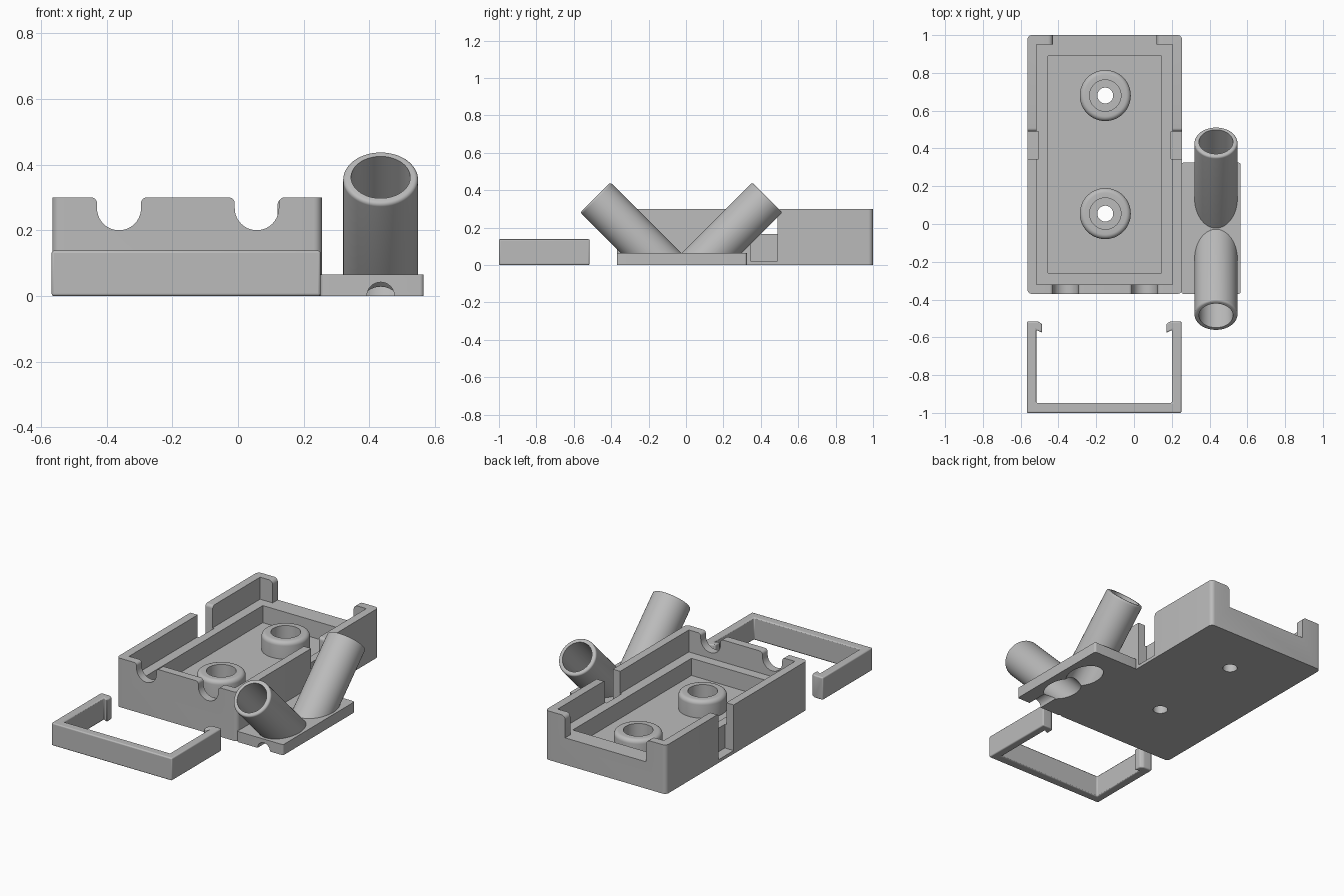
import bpy, bmesh, math
from mathutils import Matrix, Vector

cube = bpy.data.objects.get("Cube")
if cube:
    bpy.data.objects.remove(cube, do_unlink=True)

grey = bpy.data.materials.new("light grey plastic")
grey.use_nodes = True
grey.diffuse_color = (0.5, 0.5, 0.5, 1)
grey.node_tree.nodes["Principled BSDF"].inputs["Base Color"].default_value = (0.5, 0.5, 0.5, 1)


def finish_mesh(name, bm, matrix=None):
    if matrix:
        bm.transform(matrix)
    bmesh.ops.recalc_face_normals(bm, faces=bm.faces)
    mesh = bpy.data.meshes.new(name)
    bm.to_mesh(mesh)
    bm.free()
    mesh.materials.append(grey)
    ob = bpy.data.objects.new(name, mesh)
    bpy.context.collection.objects.link(ob)
    return ob


def prism(name, points, low, high, axis="z"):
    """Extrude an outline: (x, y) along z, (x, z) along y or (y, z) along x."""
    place = {"z": lambda a, b: (a, b, low),
             "y": lambda a, b: (a, low, b),
             "x": lambda a, b: (low, a, b)}[axis]
    bm = bmesh.new()
    face = bm.faces.new([bm.verts.new(place(*p)) for p in points])
    out = bmesh.ops.extrude_face_region(bm, geom=[face])
    move = Vector([high - low if c == axis else 0 for c in "xyz"])
    bmesh.ops.translate(bm, vec=move, verts=[v for v in out["geom"] if isinstance(v, bmesh.types.BMVert)])
    return finish_mesh(name, bm)


def arc(cx, cy, r, start, end, steps=6):
    angles = [math.radians(start + (end - start) * i / steps) for i in range(steps + 1)]
    return [(cx + r * math.cos(a), cy + r * math.sin(a)) for a in angles]


def rectangle(x0, x1, y0, y1, r=0):
    if not r:
        return [(x0, y0), (x1, y0), (x1, y1), (x0, y1)]
    return (arc(x1 - r, y0 + r, r, -90, 0) + arc(x1 - r, y1 - r, r, 0, 90)
            + arc(x0 + r, y1 - r, r, 90, 180) + arc(x0 + r, y0 + r, r, 180, 270))


def lathe(name, profile, matrix, closed=False, sides=64):
    """Spin (radius, height) points; open profiles are capped at both ends."""
    bm = bmesh.new()
    rings = [[bm.verts.new((r * math.cos(math.tau * i / sides), r * math.sin(math.tau * i / sides), z))
              for i in range(sides)] for r, z in profile]
    pairs = list(zip(rings, rings[1:] + rings[:1])) if closed else list(zip(rings, rings[1:]))
    for a, b in pairs:
        for i in range(sides):
            j = (i + 1) % sides
            bm.faces.new((a[i], a[j], b[j], b[i]))
    if not closed:
        bm.faces.new(rings[0])
        bm.faces.new(rings[-1])
    return finish_mesh(name, bm, matrix)


def combine(target, tool, operation="DIFFERENCE"):
    mod = target.modifiers.new("combine", "BOOLEAN")
    mod.operation, mod.solver, mod.object = operation, "EXACT", tool
    bpy.context.view_layer.objects.active = target
    bpy.ops.object.modifier_apply(modifier=mod.name)
    bpy.data.objects.remove(tool, do_unlink=True)


def bevel(ob, width):
    mod = ob.modifiers.new("bevel", "BEVEL")
    mod.width, mod.segments, mod.limit_method = width, 3, "ANGLE"


def smooth(ob):
    bpy.ops.object.select_all(action="DESELECT")
    ob.select_set(True)
    bpy.context.view_layer.objects.active = ob
    bpy.ops.object.shade_smooth_by_angle(angle=math.radians(35))


# Tray with a stepped cavity
LEFT, RIGHT, FRONT, BACK, TOP = -0.565, 0.255, -0.37, 1.0, 0.3
LEDGE, FLOOR, WALL, STEP = 0.165, 0.06, 0.05, 0.11
tray = prism("tray", rectangle(LEFT, RIGHT, FRONT, BACK, 0.025), 0, TOP)
for inset, bottom in ((WALL, LEDGE), (STEP, FLOOR)):
    combine(tray, prism("cavity_cutter", rectangle(LEFT + inset, RIGHT - inset, FRONT + inset, BACK - inset),
                        bottom, 0.5))

# Round cable notches in the front wall
for x in (-0.362, 0.057):
    r, flare, z = 0.067, 0.018, 0.267
    outline = (arc(x, z, r, 180, 360, 20)
               + arc(x + r + flare, TOP - flare, flare, 180, 90)
               + [(x + r + flare, 0.4), (x - r - flare, 0.4)]
               + arc(x - r - flare, TOP - flare, flare, 90, 0))
    combine(tray, prism("cable_cutter", outline, FRONT - 0.1, FRONT + WALL + 0.01, "y"))

# Wide opening in the back wall
x0, x1, f = -0.43, 0.12, 0.025
outline = ([(x0, LEDGE), (x1, LEDGE)] + arc(x1 + f, TOP - f, f, 180, 90)
           + [(x1 + f, 0.4), (x0 - f, 0.4)] + arc(x0 - f, TOP - f, f, 90, 0))
combine(tray, prism("back_cutter", outline, BACK - WALL - 0.001, BACK + 0.1, "y"))

# Clip slots in both side walls
y0, y1, f = 0.345, 0.49, 0.018
outline = ([(y0, 0.02), (y1, 0.02)] + arc(y1 + f, TOP - f, f, 180, 90)
           + [(y1 + f, 0.4), (y0, 0.4)])
for low, high in ((LEFT - 0.1, LEFT + 0.06), (RIGHT - 0.06, RIGHT + 0.1)):
    combine(tray, prism("slot_cutter", outline, low, high, "x"))

# Counterbored screw posts
for label, y in (("front", 0.055), ("back", 0.68)):
    spot = Matrix.Translation((-0.152, y, 0))
    combine(tray, lathe("screw_cutter", [(0.042, -0.1), (0.042, 0.2)], spot))
    profile = ([(0.042, FLOOR - 0.02), (0.135, FLOOR - 0.02)]
               + arc(0.11, LEDGE - 0.025, 0.025, 0, 90)
               + [(0.083, LEDGE), (0.083, FLOOR + 0.01), (0.042, FLOOR + 0.01)])
    smooth(lathe(label + "_screw_post", profile, spot, closed=True))
smooth(tray)

# Side plate with two leaning tubes
holder = prism("tube_holder", rectangle(RIGHT - 0.004, 0.565, FRONT, 0.325, 0.012), 0, 0.065)
TUBE_X, MIDDLE = 0.434, -0.025
leans = []
for side in (-1, 1):
    end = Vector((TUBE_X, MIDDLE + side * 0.46, 0.361))
    leans.append(Matrix.Translation(end) @ Matrix.Rotation(-side * math.pi / 4, 4, "X"))
for lean in leans:
    combine(holder, lathe("tube", [(0.114, -0.7), (0.114, -0.012)] + arc(0.102, -0.012, 0.012, 15, 90, 4),
                          lean), "UNION")
for lean in leans:
    combine(holder, lathe("bore_cutter", [(0.09, -0.8), (0.09, 0.1)], lean))
combine(holder, prism("ground_cutter", rectangle(-0.5, 1.5, -1, 1), -1, 0))

# Small arched wire channel under the plate front
combine(holder, prism("wire_cutter", arc(TUBE_X, 0, 0.042, 0, 180, 16) + [(TUBE_X - 0.042, -0.05), (TUBE_X + 0.042, -0.05)],
                      FRONT - 0.1, -0.15, "y"))
smooth(holder)

# Loose U-shaped clip with hooked arm ends
centre, half, tip = -0.158, 0.409, -0.516
half_outline = [(half, -1), (half, tip), (half - 0.06, tip), (half - 0.08, tip - 0.013),
                (half - 0.08, tip - 0.06), (half - WALL, tip - 0.045), (half - WALL, -0.947)]
outline = [(centre + x, y) for x, y in half_outline] + [(centre - x, y) for x, y in reversed(half_outline)]
clip = prism("clip", outline, 0, 0.138)
bevel(clip, 0.007)
smooth(clip)
